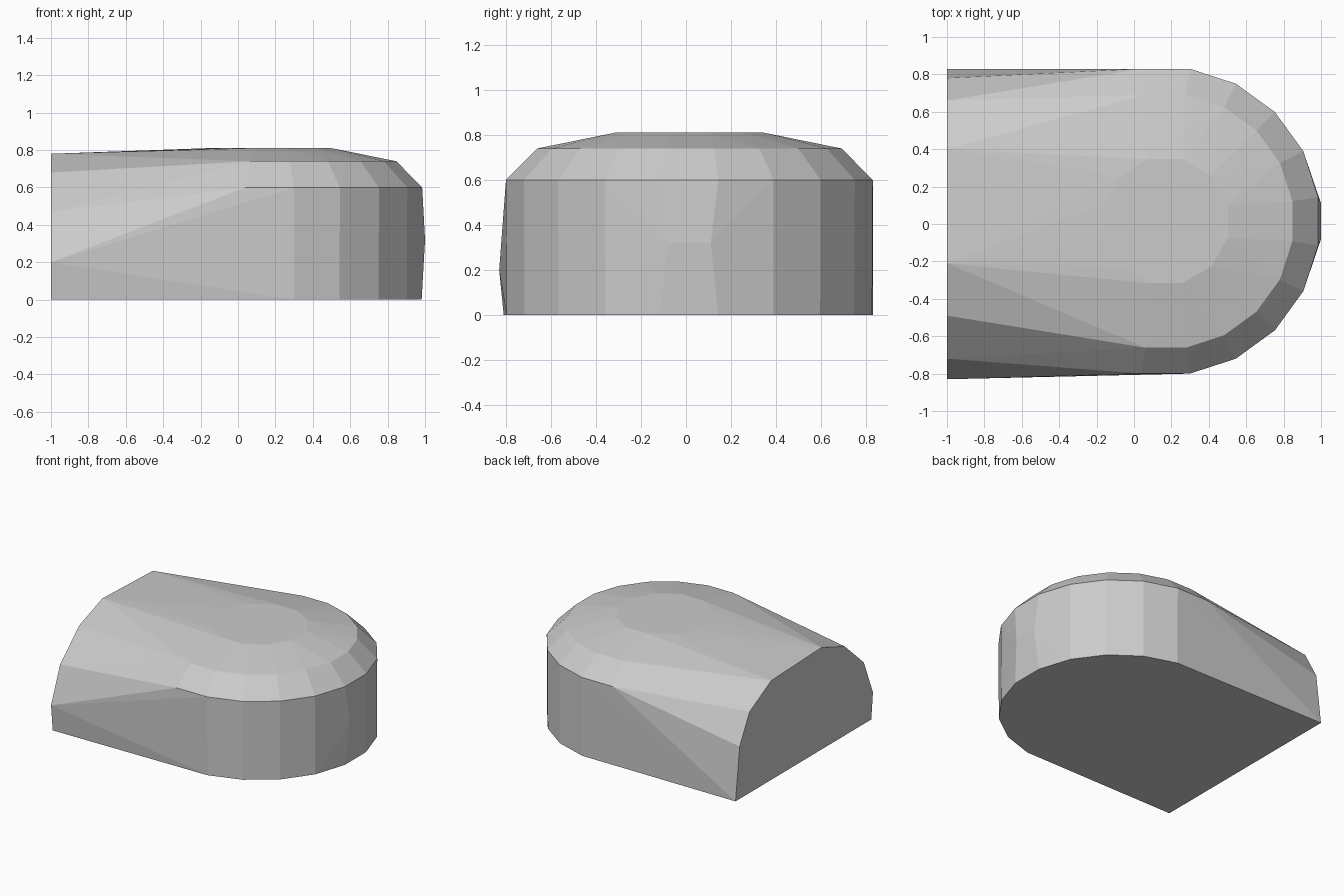
import bpy
import bmesh
from math import sin, cos, tau, radians

cube = bpy.data.objects.get("Cube")
if cube:
    bpy.data.objects.remove(cube)

# Single matte grey
grey = bpy.data.materials.new("light grey")
grey.use_nodes = True
colour = (0.6, 0.6, 0.6, 1)
grey.diffuse_color = colour
grey.node_tree.nodes["Principled BSDF"].inputs["Base Color"].default_value = colour


def ring(radius, z, sides, min_x=-1):
    """Polygon ring around the dome axis, keeping points right of min_x."""
    pts = []
    for i in range(sides):
        a = tau * (i + 0.5) / sides
        x, y = 0.17 + radius * cos(a), 0.015 + radius * sin(a)
        if x > min_x:
            pts.append((x, y, z))
    return pts


# Rounded end: wall, shoulder and crown rings
points = ring(0.822, 0, 20, 0) + ring(0.825, 0.6, 20, 0)
points += ring(0.685, 0.74, 20, 0) + ring(0.343, 0.81, 12)
# Slight bulge at the nose
points += [(1, 0.11, 0.32), (1, -0.08, 0.32)]

# Flat cut end, an uneven arch
arch = [(-0.81, 0), (-0.83, 0.2), (-0.72, 0.47), (-0.49, 0.68), (-0.21, 0.78),
        (0.40, 0.758), (0.66, 0.62), (0.78, 0.40), (0.83, 0)]
points += [(-1, y, z) for y, z in arch]

# Skin the rings and the arch into one faceted solid
bm = bmesh.new()
for p in points:
    bm.verts.new(p)
bmesh.ops.convex_hull(bm, input=bm.verts[:])
bmesh.ops.delete(bm, geom=[v for v in bm.verts if not v.link_faces], context='VERTS')
bmesh.ops.dissolve_limit(bm, angle_limit=radians(0.3), verts=bm.verts[:], edges=bm.edges[:])
bmesh.ops.recalc_face_normals(bm, faces=bm.faces[:])

mesh = bpy.data.meshes.new("rounded_block")
bm.to_mesh(mesh)
bm.free()
mesh.materials.append(grey)
block = bpy.data.objects.new("rounded_block", mesh)
bpy.context.collection.objects.link(block)
